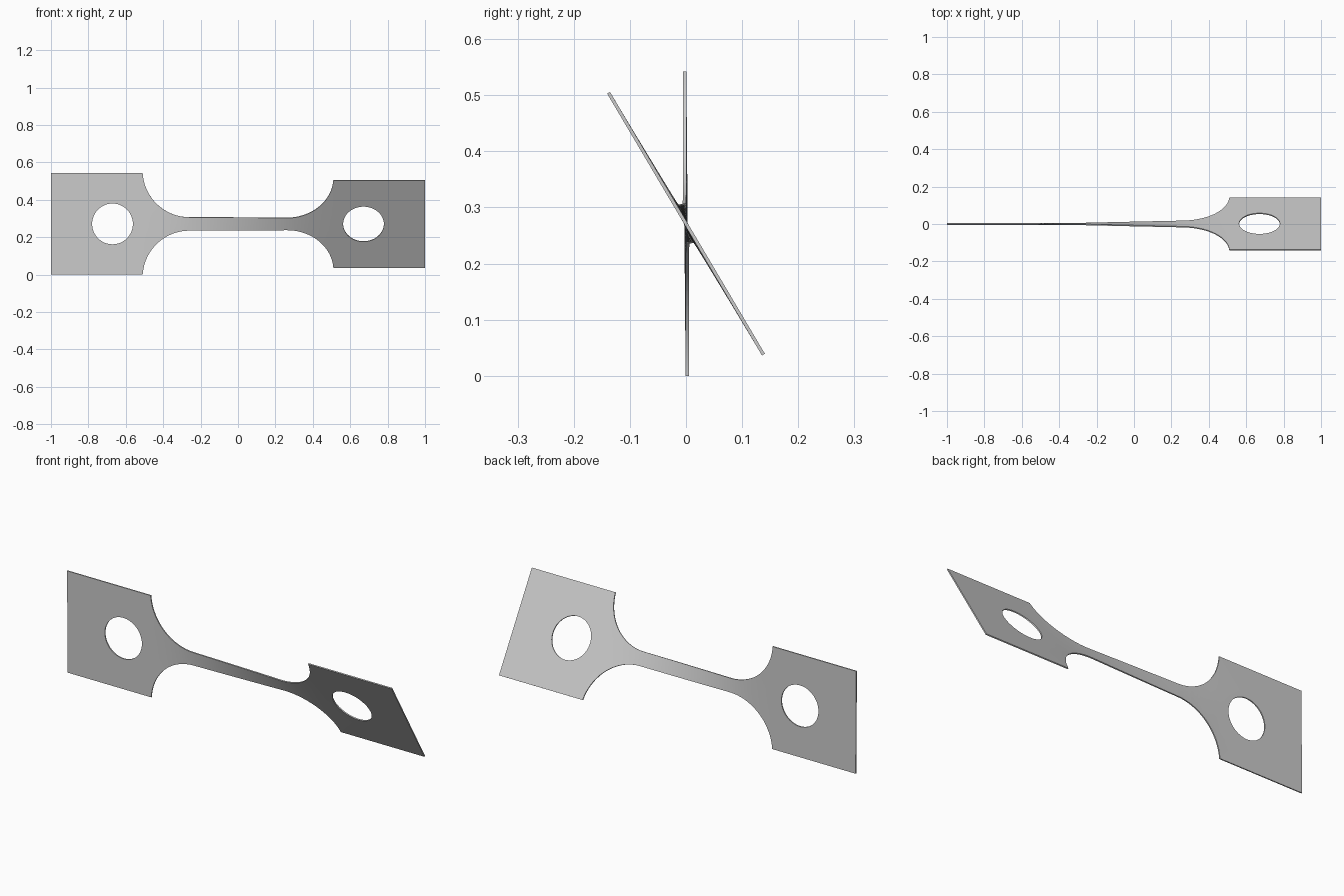
import bpy, bmesh
from math import sin, cos, pi, radians, sqrt

cube = bpy.data.objects.get("Cube")
if cube:
    bpy.data.objects.remove(cube)

# Main dimensions
HALF_LENGTH, HALF_HEIGHT = 1.0, 0.271
NECK, FILLET, FILLET_X = 0.036, 0.25, 0.26
HOLE_X, HOLE_RADIUS = 0.671, 0.109
THICKNESS = 0.006
TWIST_START, TWIST_END = radians(0.5), radians(30.6)
SHOULDER = FILLET_X + sqrt(FILLET**2 - (NECK + FILLET - HALF_HEIGHT)**2)


def half_width(x):
    """Half height of the flat strip between its two shoulders."""
    d = max(0, abs(x) - FILLET_X)
    return NECK + FILLET - sqrt(max(0, FILLET**2 - d * d))


# The narrower the strip, the faster it twists
STEPS = 400
step = 2 * SHOULDER / STEPS
twist_table = [0]
for i in range(STEPS):
    x = -SHOULDER + (i + 0.5) * step
    twist_table.append(twist_table[-1] + step / half_width(x))


def twist(x):
    t = min(max((x + SHOULDER) / step, 0), STEPS - 0.001)
    i = int(t)
    turn = twist_table[i] + (t - i) * (twist_table[i + 1] - twist_table[i])
    return TWIST_START + (TWIST_END - TWIST_START) * turn / twist_table[-1]


def loop(bm, points):
    verts = [bm.verts.new((x, 0, z)) for x, z in points]
    for a, b in zip(verts, verts[1:] + verts[:1]):
        bm.edges.new((a, b))


# Quarter outline, mirrored into the whole outline
ARC = 24
end_angle = pi / 2 - (pi / 2 - math_angle) if (math_angle := 0) else None
quarter = [(FILLET_X + (SHOULDER - FILLET_X) * sin(pi / 2 * i / ARC), 0) for i in range(ARC + 1)]
quarter = [(x, half_width(x)) for x, _ in quarter]
quarter[-1] = (SHOULDER, HALF_HEIGHT)
quarter.append((HALF_LENGTH, HALF_HEIGHT))
top = [(-x, z) for x, z in reversed(quarter)] + quarter
outline = top + [(x, -z) for x, z in reversed(top)]

bm = bmesh.new()
loop(bm, outline)
for side in (-1, 1):
    loop(bm, [(side * HOLE_X + HOLE_RADIUS * cos(2 * pi * i / 64),
               HOLE_RADIUS * sin(2 * pi * i / 64)) for i in range(64)])
bmesh.ops.triangle_fill(bm, use_beauty=True, edges=bm.edges[:], normal=(0, -1, 0))

# Slice across the strip, then twist every slice about the long axis
SLICES = 48
for i in range(SLICES + 1):
    x = -SHOULDER + 2 * SHOULDER * i / SLICES
    bmesh.ops.bisect_plane(bm, geom=bm.verts[:] + bm.edges[:] + bm.faces[:],
                           dist=0.0001, plane_co=(x, 0, 0), plane_no=(1, 0, 0))
for v in bm.verts:
    a, z = twist(v.co.x), v.co.z
    v.co.y, v.co.z = -z * sin(a), HALF_HEIGHT + z * cos(a)
bmesh.ops.recalc_face_normals(bm, faces=bm.faces[:])

mesh = bpy.data.meshes.new("twisted_plate")
bm.to_mesh(mesh)
bm.free()
plate = bpy.data.objects.new("twisted_plate", mesh)
bpy.context.collection.objects.link(plate)

# Plain grey metal
grey = bpy.data.materials.new("light_grey")
grey.use_nodes = True
grey.diffuse_color = (0.6, 0.6, 0.6, 1)
grey.node_tree.nodes["Principled BSDF"].inputs["Base Color"].default_value = (0.6, 0.6, 0.6, 1)
mesh.materials.append(grey)

# Sheet thickness and smooth faces with crisp rims
solid = plate.modifiers.new("thickness", "SOLIDIFY")
solid.thickness = THICKNESS
solid.offset = 0
bpy.ops.object.select_all(action="DESELECT")
plate.select_set(True)
bpy.context.view_layer.objects.active = plate
bpy.ops.object.modifier_apply(modifier=solid.name)
bpy.ops.object.shade_smooth_by_angle(angle=radians(30))
